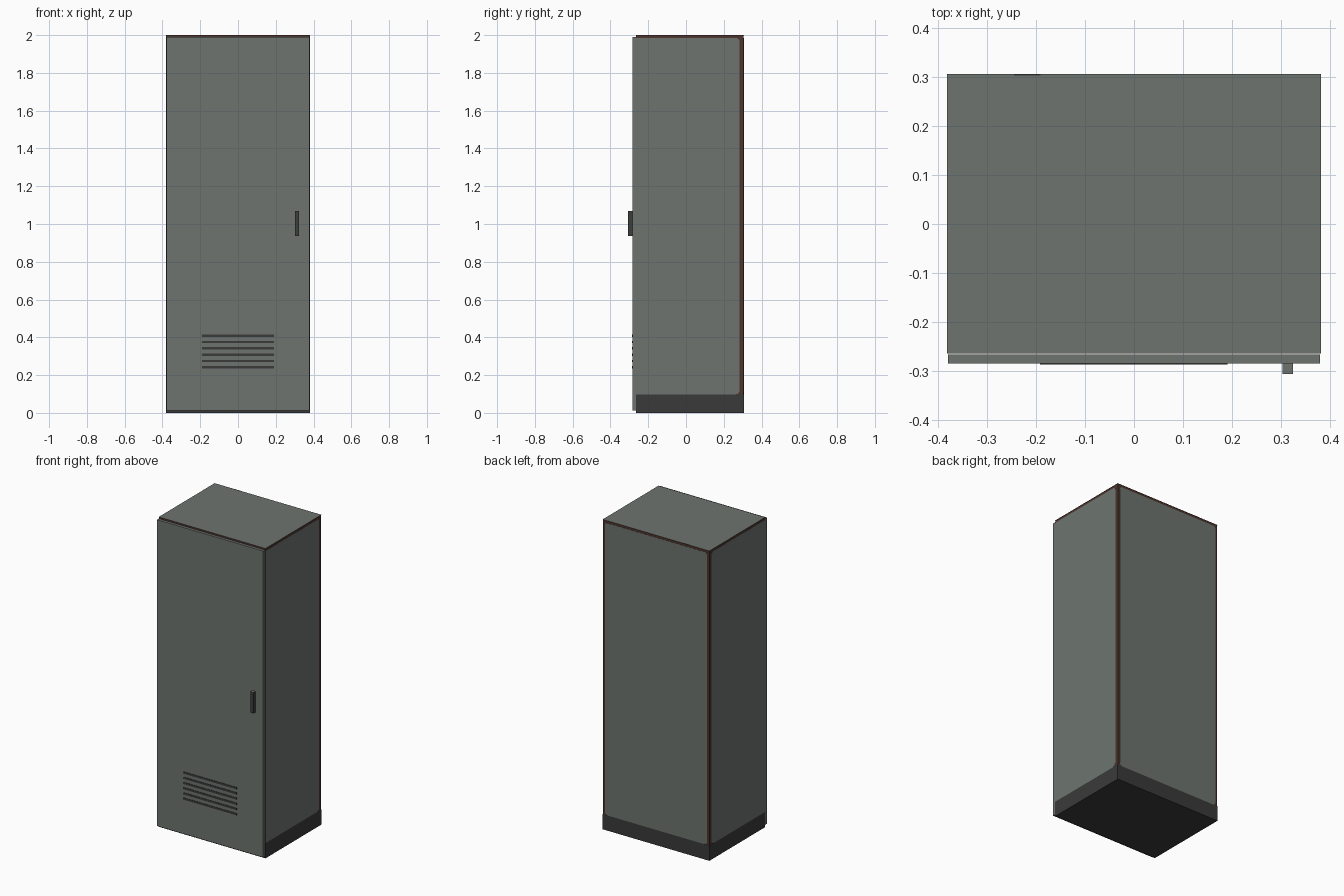
import bpy, bmesh, math
from mathutils import Vector

if "Cube" in bpy.data.objects:
    bpy.data.objects.remove(bpy.data.objects["Cube"])


def material(name, rgb):
    m = bpy.data.materials.new(name)
    m.diffuse_color = (*rgb, 1)
    m.use_nodes = True
    m.node_tree.nodes["Principled BSDF"].inputs["Base Color"].default_value = m.diffuse_color
    return m


GREY = material("grey_green_paint", (0.155, 0.175, 0.16))
DARK = material("dark_plinth", (0.042, 0.042, 0.042))
RUST = material("rusty_edge", (0.075, 0.034, 0.026))
METAL = material("dark_metal", (0.045, 0.049, 0.046))


def finish(name, bm, mats):
    bmesh.ops.recalc_face_normals(bm, faces=bm.faces)
    me = bpy.data.meshes.new(name)
    bm.to_mesh(me)
    bm.free()
    for m in mats:
        me.materials.append(m)
    ob = bpy.data.objects.new(name, me)
    bpy.context.collection.objects.link(ob)
    return ob


def box(name, lo, hi, mat, top_mat=None):
    """Box between two corners, optionally with another colour on top."""
    bm = bmesh.new()
    bmesh.ops.create_cube(bm, size=1)
    lo, hi = Vector(lo), Vector(hi)
    for v in bm.verts:
        v.co = (lo + hi) / 2 + v.co * (hi - lo)
    bm.normal_update()
    if top_mat:
        for f in bm.faces:
            f.material_index = int(f.normal.z > 0.9)
    return finish(name, bm, [mat, top_mat] if top_mat else [mat])


def panel(name, u0, u1, v0, v1, radii, place, depth):
    """Thin plate with rounded corners; radii run anticlockwise from u0,v0."""
    bm = bmesh.new()
    corners = [(u0, v0, 1, 1), (u1, v0, -1, 1), (u1, v1, -1, -1), (u0, v1, 1, -1)]
    pts = []
    for i, ((u, v, su, sv), r) in enumerate(zip(corners, radii)):
        if r == 0:
            pts.append((u, v))
            continue
        for k in range(5):
            a = math.pi * (1 + i / 2 + k / 8)
            pts.append((u + su * r + r * math.cos(a), v + sv * r + r * math.sin(a)))
    face = bm.faces.new([bm.verts.new(place(u, v)) for u, v in pts])
    new = bmesh.ops.extrude_face_region(bm, geom=[face])["geom"]
    bmesh.ops.translate(bm, verts=[g for g in new if isinstance(g, bmesh.types.BMVert)],
                        vec=depth)
    return finish(name, bm, [GREY])


W, FRONT, BACK, H = 0.381, -0.264, 0.306, 2.0
T = 0.001       # panel thickness
PLINTH = 0.098

# Cabinet shell and plinth
box("plinth", (-W, FRONT, 0), (W, BACK, PLINTH), DARK)
box("cabinet_shell", (-W + T, FRONT, PLINTH), (W - T, BACK - T, H - T), RUST)
box("roof", (-W, FRONT, H - 0.002), (W, BACK, H), RUST, GREY)

# Painted side panels with rounded rear corners
for side, s in (("left", -1), ("right", 1)):
    panel(side + "_panel", FRONT, 0.284, PLINTH, 1.984, (0, 0.022, 0.018, 0),
          lambda u, v, s=s: (s * W, u, v), (-s * T * 2, 0, 0))

# Painted back panel
panel("back_panel", -0.365, 0.365, PLINTH, 1.984, (0.022, 0.022, 0.018, 0.018),
      lambda u, v: (u, BACK, v), (0, -T * 2, 0))

# Front door
box("door", (-0.379, -0.284, 0.013), (0.379, -0.266, 1.99), GREY)

# Door handle
box("handle", (0.302, -0.306, 0.936), (0.324, -0.283, 1.07), METAL, GREY)

# Ventilation slots in the door
for i in range(6):
    z = 0.241 + i * 0.0336
    box("vent_slot_%d" % (i + 1), (-0.191, -0.286, z - 0.0065), (0.19, -0.283, z + 0.0065), DARK)

# Chipped paint on the rear edge of the roof
box("roof_chip", (-0.244, 0.302, 1.999), (-0.19, BACK, H + 0.0005), METAL)
